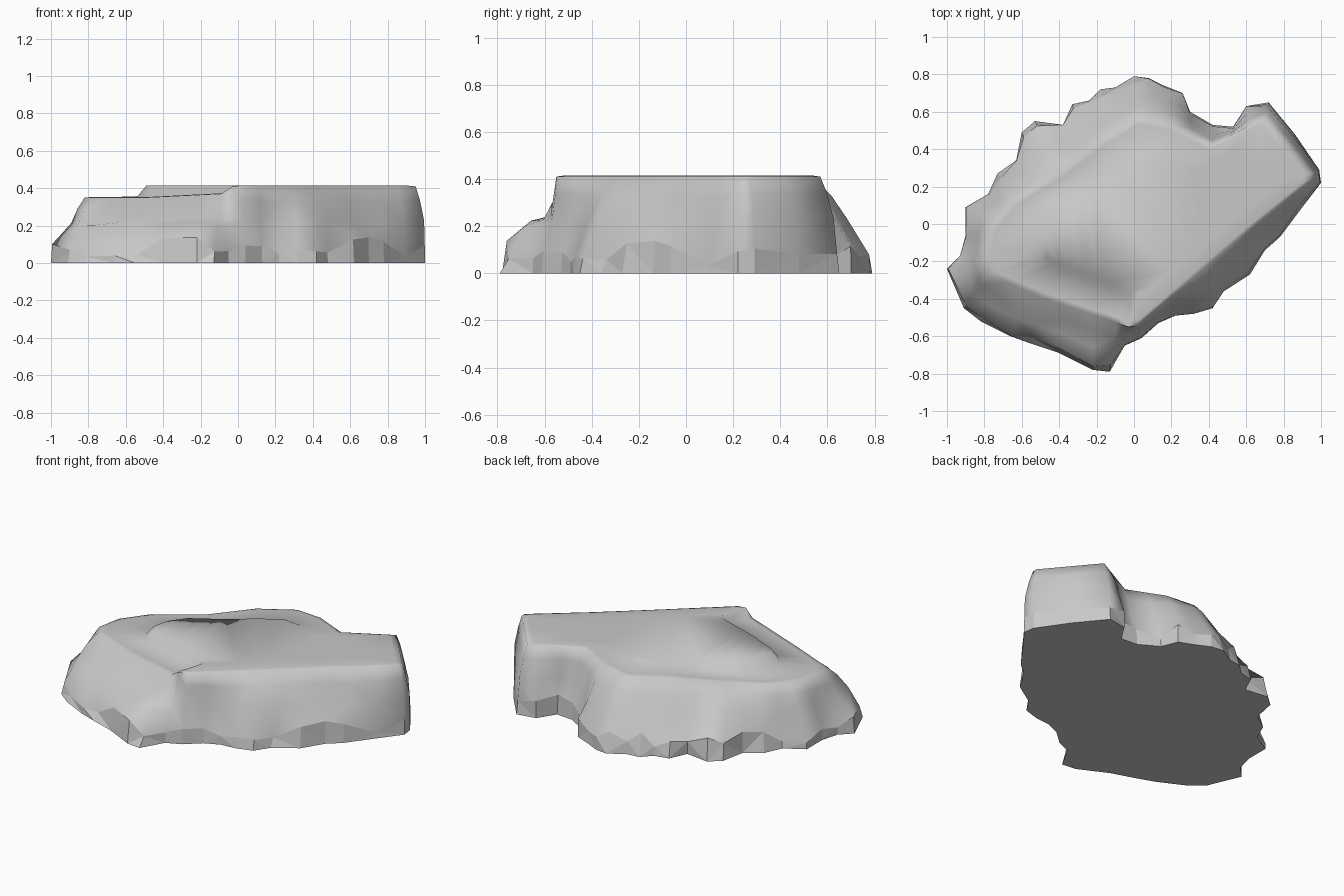
import bpy
import bmesh
import random
from mathutils import Vector

random.seed(7)

default_cube = bpy.data.objects.get("Cube")
if default_cube:
    bpy.data.objects.remove(default_cube, do_unlink=True)

# Jagged ground outline, counter-clockwise from the left tip
FOOT = [
    (-1, -.24), (-.91, -.45), (-.82, -.52), (-.66, -.6), (-.55, -.64), (-.4, -.69),
    (-.22, -.78), (-.13, -.79), (-.05, -.65), (.04, -.61), (.13, -.53), (.22, -.49),
    (.32, -.48), (.42, -.45), (.48, -.36), (.62, -.27), (.7, -.14), (.78, -.07),
    (.9, .09), (1, .22), (.99, .29), (.86, .48), (.72, .65), (.6, .63),
    (.53, .52), (.42, .53), (.3, .6), (.26, .7), (.16, .74), (.08, .78),
    (0, .79), (-.1, .73), (-.18, .72), (-.24, .66), (-.33, .64), (-.38, .53),
    (-.53, .55), (-.6, .49), (-.63, .34), (-.73, .27), (-.78, .16), (-.9, .09),
    (-.9, -.06), (-.93, -.17),
]

# Upper rim by outline index: rim x, y, z, then inset of the shoulder
RIM = {
    0: (-.82, -.2, .35, .6),
    1: (-.78, -.27, .35, .4),
    4: (-.5, -.39, .35, .4),
    7: (-.09, -.53, .37, .42),
    8: (-.03, -.55, .41, .5),
    9: (.02, -.54, .41, .6),
    13: (.39, -.22, .41, .3),
    16: (.65, 0, .41, .5),
    19: (.95, .24, .41, .1),
    20: (.95, .27, .41, .1),
    22: (.7, .57, .41, .3),
    25: (.42, .42, .41, .5),
    27: (.2, .53, .4, .35),
    30: (.02, .56, .39, .47),
    33: (-.18, .44, .39, .45),
    36: (-.4, .27, .36, .4),
    40: (-.68, .1, .35, .5),
    42: (-.79, -.05, .35, .5),
}
RIM[len(FOOT)] = RIM[0]
FRONT_LEDGE = range(2, 9)


def rim_at(index):
    """Interpolate the rim settings between the two nearest keys."""
    before = max(k for k in RIM if k <= index)
    after = min(k for k in RIM if k > index)
    t = (index - before) / (after - before)
    return [a + (b - a) * t for a, b in zip(RIM[before], RIM[after])]


def at_height(point, height):
    return Vector((point.x, point.y, height))


def build_station(index):
    """Return the points of one profile, from the ground to the plateau."""
    rx, ry, rz, inset = rim_at(index)
    foot = Vector((*FOOT[index], 0))
    rim = Vector((rx, ry, rz))
    centre = Vector((.15, 0, .415))
    rise = .15 if index in FRONT_LEDGE else .6
    shoulder = at_height(foot.lerp(rim, inset), random.uniform(.2, .24))
    chipped = at_height(foot.lerp(shoulder, random.uniform(0, .4)), random.uniform(.03, .14))
    bench = at_height(shoulder.lerp(rim, .5), shoulder.z + (rz - shoulder.z) * rise)
    lip = at_height(rim.lerp(centre, .05), rz + .004)
    step = at_height(rim.lerp(centre, .29), rz + .005)
    plateau = at_height(rim.lerp(centre, .34), centre.z)
    return foot, chipped, shoulder, bench, rim, lip, step, plateau


# Rock body: skin the rings, then close the underside and the plateau
bm = bmesh.new()
stations = [[bm.verts.new(p) for p in build_station(i)] for i in range(len(FOOT))]
rings = list(zip(*stations))
for lower, upper in zip(rings, rings[1:]):
    for i in range(len(FOOT)):
        j = (i + 1) % len(FOOT)
        bm.faces.new((lower[i], lower[j], upper[j], upper[i]))
bm.faces.new(list(reversed(rings[0])))
bm.faces.new(rings[-1])
bmesh.ops.triangulate(bm, faces=bm.faces[:])
bmesh.ops.recalc_face_normals(bm, faces=bm.faces[:])

mesh = bpy.data.meshes.new("rock_slab")
bm.to_mesh(mesh)
bm.free()
rock = bpy.data.objects.new("rock_slab", mesh)
bpy.context.collection.objects.link(rock)

# Single stone colour
stone = bpy.data.materials.new("stone_grey")
stone.use_nodes = True
colour = (.58, .58, .58, 1)
stone.diffuse_color = colour
stone.node_tree.nodes["Principled BSDF"].inputs["Base Color"].default_value = colour
mesh.materials.append(stone)

# Soft upper surfaces, flat chipped facets along the ground
bpy.ops.object.select_all(action="DESELECT")
rock.select_set(True)
bpy.context.view_layer.objects.active = rock
bpy.ops.object.shade_smooth_by_angle(angle=1.2)
for face in mesh.polygons:
    if min(mesh.vertices[v].co.z for v in face.vertices) < .01:
        face.use_smooth = False
